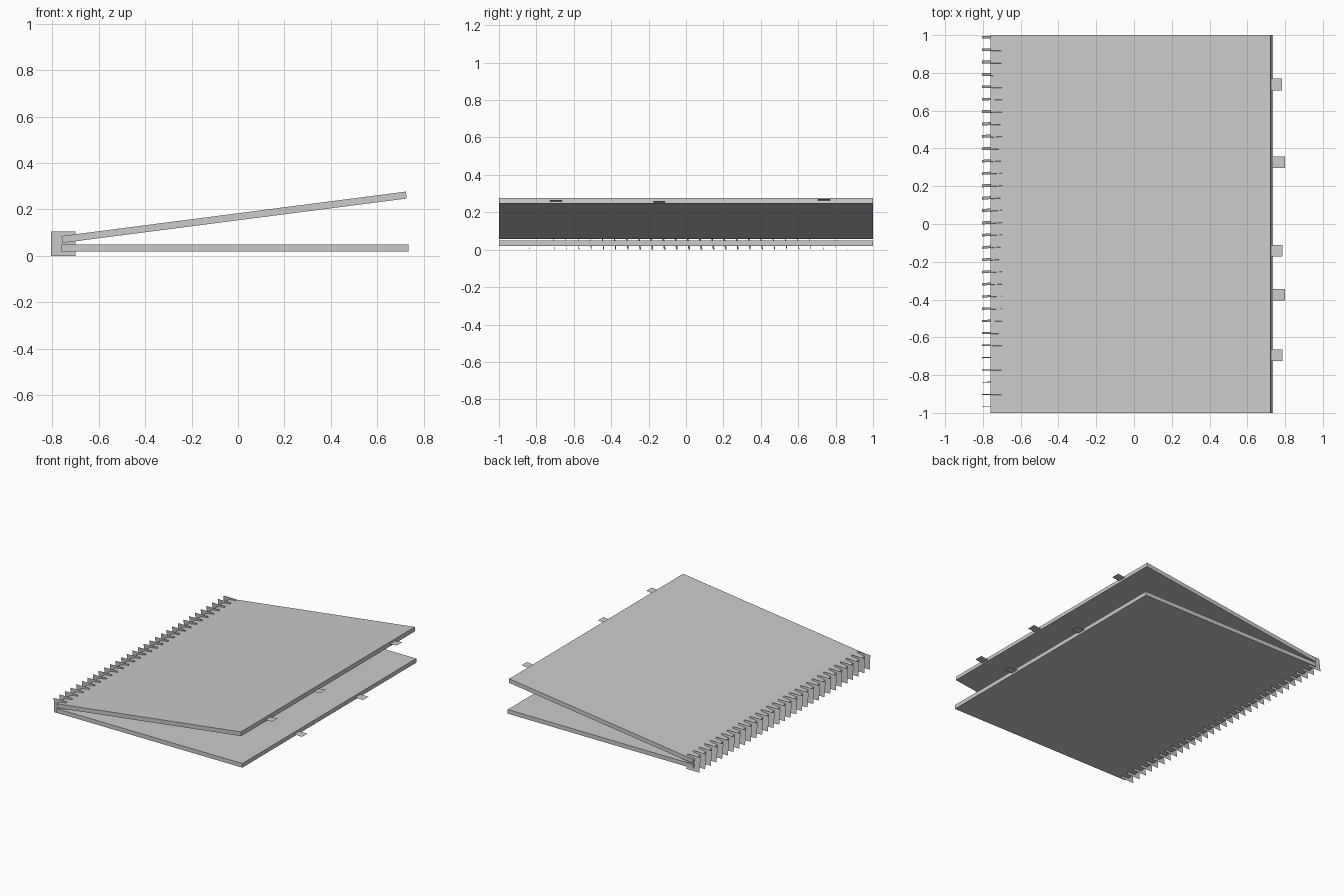
import bpy, bmesh, math, random
from mathutils import Matrix, Vector

if "Cube" in bpy.data.objects:
    bpy.data.objects.remove(bpy.data.objects["Cube"])

random.seed(4)

def finish(name, bm):
    mesh = bpy.data.meshes.new(name)
    bm.to_mesh(mesh)
    bm.free()
    obj = bpy.data.objects.new(name, mesh)
    bpy.context.collection.objects.link(obj)
    return obj

LENGTH, THICK = 1.495, 0.03

def cover(name, hinge, angle):
    """Flat board whose bottom spine edge sits on the hinge line."""
    bm = bmesh.new()
    bmesh.ops.create_cube(bm, size=1, matrix=Matrix.Translation((LENGTH / 2, 0, THICK / 2))
                          @ Matrix.Diagonal((LENGTH, 2, THICK, 1)))
    obj = finish(name, bm)
    obj.location = hinge
    obj.rotation_euler.y = -angle
    return obj

def tab(name, board, y, reach, height):
    """Paper-thin index tab poking out of a board's free edge."""
    bm = bmesh.new()
    bmesh.ops.create_grid(bm, x_segments=1, y_segments=1, size=0.5,
                          matrix=Matrix.Diagonal((0.065, 0.062, 1, 1)))
    obj = finish(name, bm)
    obj.parent = board
    obj.location = (LENGTH + reach - 0.0325, y, height)

# Covers
lower = cover("lower_cover", (-0.76, 0, 0.02), 0)
upper = cover("upper_cover", (-0.756, 0, 0.056), math.radians(7.35))

# Index tabs
for i, (y, h) in enumerate([(-0.695, 0.010), (-0.142, 0.006), (0.738, 0.016)]):
    tab(f"upper_tab_{i + 1}", upper, y, 0.06, h)
for i, y in enumerate([-0.375, 0.327]):
    tab(f"lower_tab_{i + 1}", lower, y, 0.065, 0.015)

# Binding rings: thin square leaves, each leaning a little differently
COUNT = 31
bm = bmesh.new()
for i in range(COUNT):
    y = -0.968 + i * 1.956 / (COUNT - 1)
    t = i / (COUNT - 1)
    lean = math.radians(2 + 6 * min(1, t * 2.5) + random.uniform(-1, 1))
    yaw = math.radians(5 * math.sin(math.pi * t) ** 2)
    m = (Matrix.Translation((-0.7525, y, 0.0525)) @ Matrix.Rotation(yaw, 4, 'Z')
         @ Matrix.Rotation(lean, 4, 'X'))
    s = 0.0523
    bm.faces.new([bm.verts.new(m @ Vector((x * s, 0, z * s)))
                  for x, z in ((-1, -1), (1, -1), (1, 1), (-1, 1))])
finish("binding_rings", bm)
